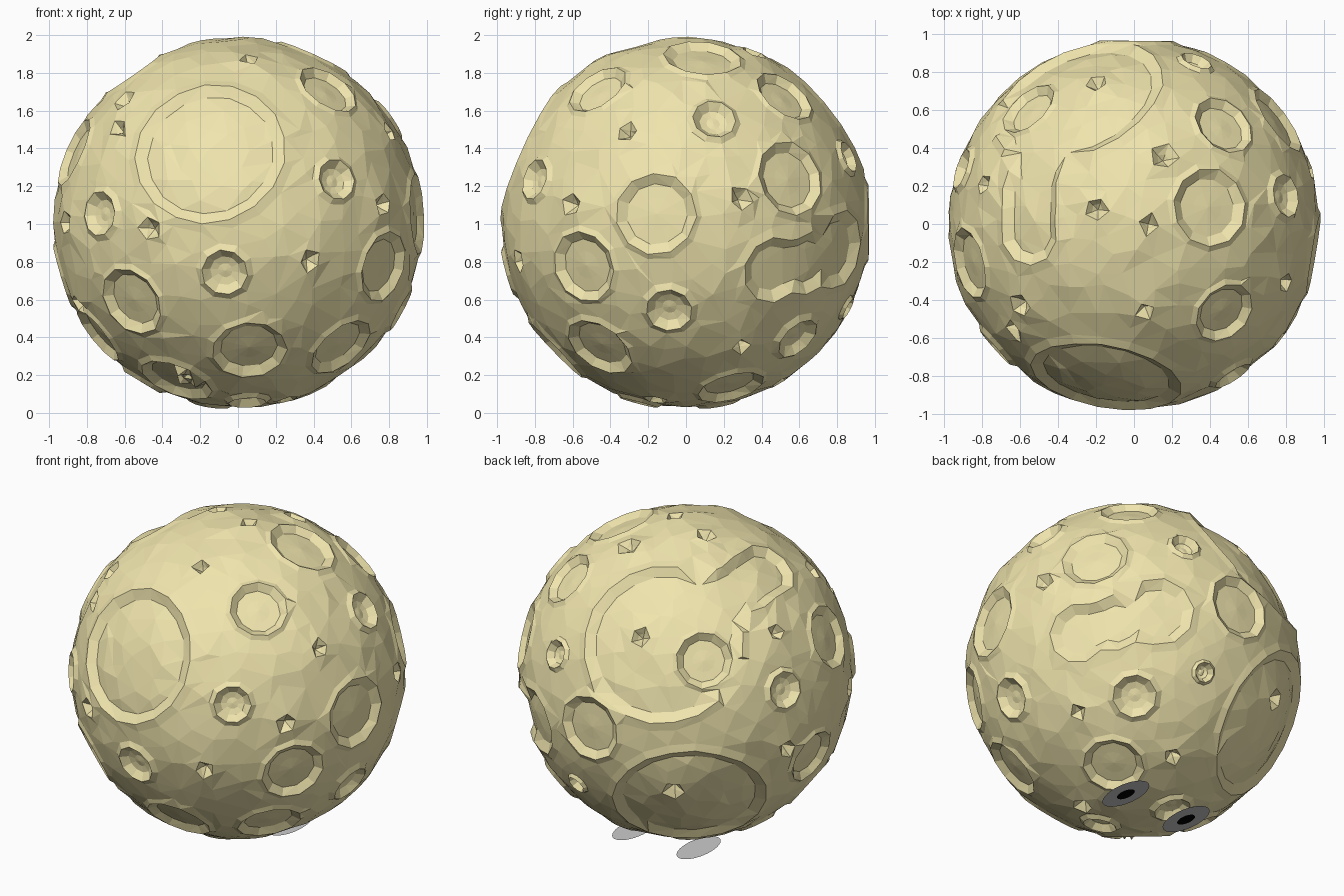
import bpy, bmesh, math, random
from mathutils import Vector

if "Cube" in bpy.data.objects:
    bpy.data.objects.remove(bpy.data.objects["Cube"])

random.seed(4)
R, CENTRE = 0.975, Vector((0, 0, 1.005))


def material(name, col):
    m = bpy.data.materials.new(name)
    m.diffuse_color = (*col, 1)
    m.use_nodes = True
    m.node_tree.nodes["Principled BSDF"].inputs["Base Color"].default_value = m.diffuse_color
    return m


# Broad sunken plains: each is a union of circles (x, y, z, radius)
plains = [
    [(-.16, -.88, .40, .40)],
    [(-.50, .67, -.50, .45)],
    [(-.33, .73, .56, .47), (-.50, .38, .74, .20), (-.56, .15, .79, .18), (-.56, -.04, .80, .18)],
    [(.82, .47, -.25, .18), (.68, .65, -.21, .17), (.50, .82, -.14, .21)],
]
# Flat-floored craters
craters = [
    (.48, -.47, .71, .17), (-.57, -.68, -.42, .19), (.06, -.70, -.68, .20),
    (.55, -.46, -.66, .19), (.77, -.54, -.23, .19), (-.33, -.37, -.84, .20),
    (-.88, -.21, .38, .19), (.96, -.16, .05, .215), (.40, .09, .88, .205),
    (.48, .53, .68, .17), (.77, .56, .24, .20), (.36, .24, -.88, .18),
    (-.58, .635, .47, .17), (.01, .98, .0, .20), (-.93, .05, -.28, .17),
    (-.75, -.20, -.60, .17),
]
# Rounded bowls with a swollen rim
bowls = [
    (.52, -.80, .23, .13), (-.73, -.65, .05, .14), (-.07, -.94, -.26, .145),
    (.80, .15, .55, .135), (.86, -.09, -.46, .145), (.49, .59, -.61, .15),
    (.33, .86, .35, .10), (-.907, .29, .232, .13), (-.15, .17, -.95, .13),
    (.18, .85, -.45, .07), (.05, -.25, -.95, .12), (-.50, .0, -.83, .13),
]
# Tiny angular pits
pits = [
    (.06, -.46, .87), (-.63, -.55, .50), (-.60, -.43, .65), (-.46, -.86, -.03),
    (.38, -.88, -.20), (.77, -.60, .10), (.80, -.31, .48), (-.27, -.43, -.83),
    (-.83, -.25, -.42), (.93, .29, .13), (.67, .29, -.65), (.26, -.16, -.93),
    (-.20, .76, .57), (.16, .35, .90), (-.20, .08, .96), (.08, .0, .98),
    (-.79, .21, .54), (-.46, .78, -.37), (-.92, .29, -.14), (.12, .50, -.84),
    (-.90, -.36, .0),
]


def circle(x, y, z, r):
    return Vector((x, y, z)).normalized(), math.asin(r / .98)


def ring(c, ang, n, phase=0, wobble=0):
    a = c.orthogonal().normalized()
    b = c.cross(a)
    out = []
    for i in range(n):
        t = phase + 2 * math.pi * i / n
        w = ang * (1 + random.uniform(-wobble, wobble))
        out.append(c * math.cos(w) + (a * math.cos(t) + b * math.sin(t)) * math.sin(w))
    return out


def dist(q, circles):
    return min(q.angle(c) - a for c, a in circles)


plains = [[circle(*c) for c in p] for p in plains]
PLAIN_DEPTH, WALL = .034, .055


def base(q):
    d = min(dist(q, p) for p in plains)
    return -PLAIN_DEPTH * min(1, max(0, -d / WALL))


points, claimed = [], []


def add(q, h, gap=.0):
    if dist(q, claimed) > gap if claimed else True:
        points.append((q, h))


def stamp(c, ang, n, profile, wobble=.02):
    """Concentric rings: profile holds (radius factor, height, with skirt first)."""
    phase = random.uniform(0, 6)
    low = base(c)
    for f, h in profile:
        if f == 0:
            add(c, low + h)
        else:
            for q in ring(c, ang * f, n, phase, wobble):
                add(q, (base(q) if f > .95 else low) + h)
    claimed.append((c, ang * profile[0][0] + .012))


# Lay down features, smallest first so that they cut into larger ones
for p in pits:
    c, a = circle(*p, random.uniform(.055, .07))
    stamp(c, a, random.choice((4, 5, 5)), [(1, .012), (.5, -.022), (0, -.045)], .2)
for p in bowls:
    c, a = circle(*p)
    stamp(c, a, 10, [(1.08, -.002), (.84, .016), (.56, -.026), (.28, -.036), (0, -.032)])
for p in craters:
    c, a = circle(*p)
    stamp(c, a, 11, [(1.16, 0), (1.0, .012), (.78, -.028), (.42, -.033), (0, -.03)])
for group in plains:
    for off, h in ((.05, 0), (0, .009), (-WALL, -PLAIN_DEPTH)):
        for c, a in group:
            others = [(oc, oa + off) for oc, oa in group if oc != c]
            n = max(10, int(a * 6.28 / .15))
            for q in ring(c, a + off, n, .3, .012):
                if not others or dist(q, others) > .01:
                    add(q, h)

# Loose rocky ground between the features
N = 800
for i in range(N):
    z = 1 - (2 * i + 1) / N
    t = i * 2.399963
    s = math.sqrt(1 - z * z)
    q = Vector((s * math.cos(t), s * math.sin(t), z))
    q = (q + Vector([random.uniform(-.045, .045) for _ in range(3)])).normalized()
    d = min(dist(q, p) for p in plains)
    if -WALL - .04 < d < .08:
        continue
    add(q, base(q) + random.uniform(-.005, .008), .02)

# Moon: hull of the points on a sphere, then push each point in or out
bm = bmesh.new()
lay = bm.verts.layers.float.new("height")
for q, h in points:
    v = bm.verts.new(q)
    v[lay] = h
bmesh.ops.convex_hull(bm, input=bm.verts[:])
for v in [v for v in bm.verts if not v.link_faces]:
    bm.verts.remove(v)
for v in bm.verts:
    v.co = v.co.normalized() * (R + v[lay]) + CENTRE
bmesh.ops.recalc_face_normals(bm, faces=bm.faces[:])
me = bpy.data.meshes.new("moon")
bm.to_mesh(me)
bm.free()
moon = bpy.data.objects.new("moon", me)
bpy.context.collection.objects.link(moon)
me.materials.append(material("pale_yellow", (.87, .78, .42)))


# Flat oval eyes with black pupils on the underside
def oval(name, x, z, a, b):
    bpy.ops.mesh.primitive_circle_add(vertices=32, radius=1, fill_type='NGON', location=(x, .2, z))
    o = bpy.context.object
    o.name = name
    o.scale = (a, b, 1)
    o.rotation_euler = (math.pi, 0, 0)
    return o


black = material("black", (0, 0, 0))
for side, x in (("left", -.23), ("right", .23)):
    oval("eye_" + side, x, .004, .09, .185)
    oval("pupil_" + side, x, 0, .035, .07).data.materials.append(black)
